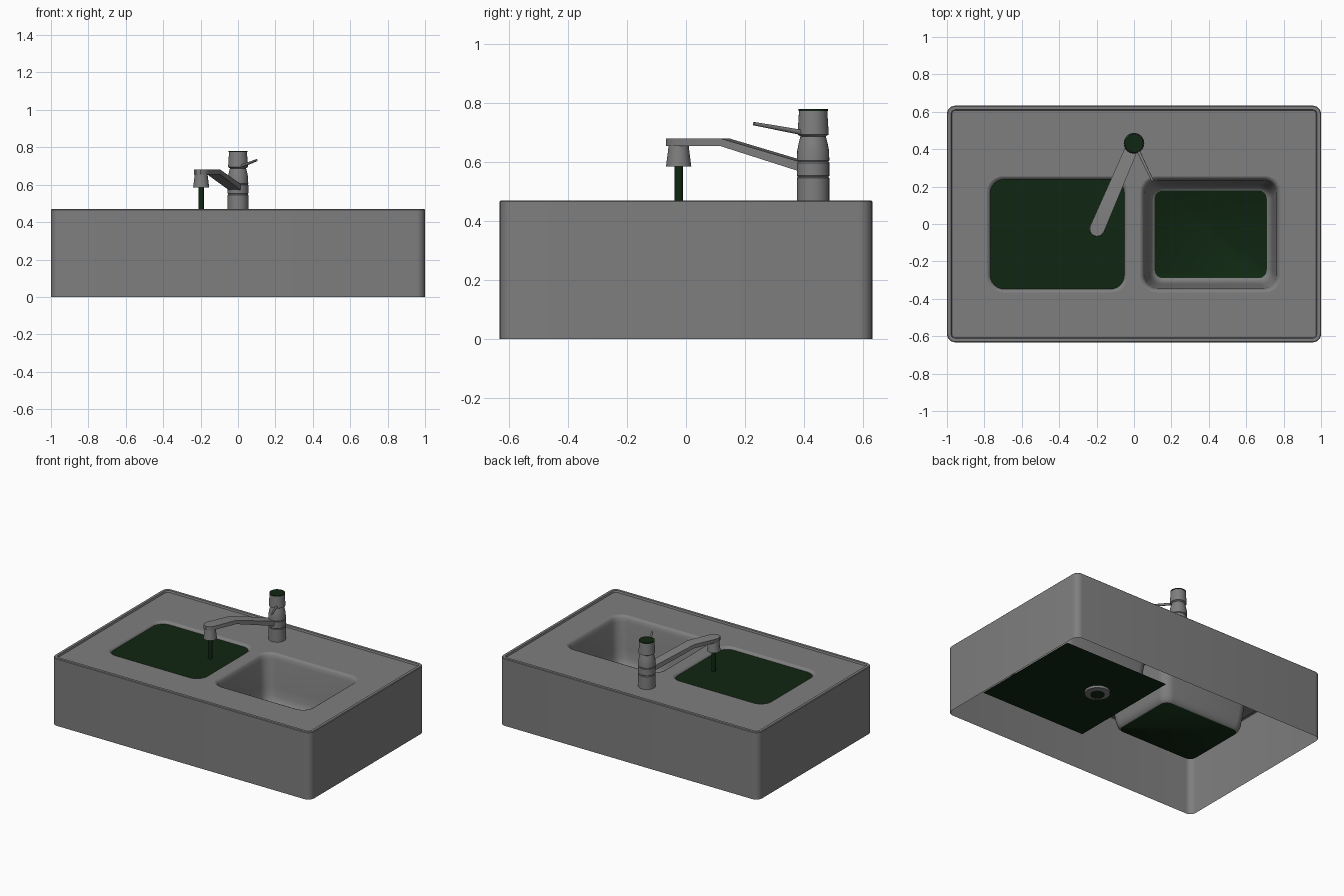
import bpy, bmesh, math
from mathutils import Vector

if "Cube" in bpy.data.objects:
    bpy.data.objects.remove(bpy.data.objects["Cube"])


def material(name, rgb):
    mat = bpy.data.materials.new(name)
    mat.use_nodes = True
    color = (*rgb, 1)
    mat.diffuse_color = color
    mat.node_tree.nodes["Principled BSDF"].inputs["Base Color"].default_value = color
    return mat


steel = material("grey steel", (0.21, 0.21, 0.21))
dark = material("dark green", (0.005, 0.02, 0.006))


def finish(name, bm, mats, angle=35):
    mesh = bpy.data.meshes.new(name)
    bm.to_mesh(mesh)
    bm.free()
    obj = bpy.data.objects.new(name, mesh)
    bpy.context.collection.objects.link(obj)
    for mat in mats:
        mesh.materials.append(mat)
    bpy.ops.object.select_all(action='DESELECT')
    obj.select_set(True)
    bpy.context.view_layer.objects.active = obj
    bpy.ops.object.shade_smooth_by_angle(angle=math.radians(angle))
    return obj


def loft(bm, rings, cap_start=False, cap_end=False):
    """Skin a list of equal-length closed rings; return the end cap."""
    rows = [[bm.verts.new(p) for p in ring] for ring in rings]
    for a, b in zip(rows, rows[1:]):
        for i in range(len(a)):
            j = (i + 1) % len(a)
            bm.faces.new((a[i], a[j], b[j], b[i]))
    if cap_start:
        bm.faces.new(rows[0][::-1])
    return bm.faces.new(rows[-1]) if cap_end else None


def rounded_rect(cx, cy, hw, hh, r, z, steps=6):
    pts = []
    for k, (sx, sy) in enumerate(((1, 1), (-1, 1), (-1, -1), (1, -1))):
        for i in range(steps + 1):
            t = math.pi / 2 * (k + i / steps)
            pts.append((cx + sx * (hw - r) + r * math.cos(t),
                        cy + sy * (hh - r) + r * math.sin(t), z))
    return pts


def lathe(name, x, y, profile, mat, n=32):
    bm = bmesh.new()
    turn = [2 * math.pi * i / n for i in range(n)]
    loft(bm, [[(x + r * math.cos(t), y + r * math.sin(t), z) for t in turn]
              for r, z in profile], True, True)
    return finish(name, bm, [mat])


TOP, DECK, FLOOR = 0.47, 0.458, 0.14
BASIN_X, BASIN_Y = 0.41, -0.055

# Outer walls, open underneath, with a raised rim
bm = bmesh.new()
loft(bm, [rounded_rect(0, 0, 1 - d, 0.633 - d, 0.045 - d, z)
          for d, z in ((0, 0), (0, TOP - 0.004), (0.004, TOP),
                       (0.022, TOP), (0.026, DECK))])
finish("outer_walls", bm, [steel])

# Deck with two openings
bm = bmesh.new()
outlines = [rounded_rect(0, 0, 0.974, 0.607, 0.019, DECK)]
outlines += [rounded_rect(s * BASIN_X, BASIN_Y, 0.375, 0.31, 0.085, DECK) for s in (-1, 1)]
edges = []
for outline in outlines:
    vs = [bm.verts.new(p) for p in outline]
    edges += [bm.edges.new((vs[i - 1], vs[i])) for i in range(len(vs))]
bmesh.ops.triangle_fill(bm, edges=edges, use_beauty=True)
for f in bm.faces:
    f.normal_update()
    if f.normal.z < 0:
        f.normal_flip()
finish("deck", bm, [steel])

# Basins: inset, corner radius and height of each ring, ending in a dark floor
basin_rings = ((0, 0.085, DECK), (0.009, 0.08, 0.454), (0.016, 0.075, 0.444),
               (0.022, 0.07, 0.42), (0.04, 0.07, 0.24), (0.048, 0.07, 0.185),
               (0.057, 0.065, 0.158), (0.068, 0.055, 0.145), (0.075, 0.045, FLOOR))
for side, label in ((-1, "right"), (1, "left")):
    bm = bmesh.new()
    floor = loft(bm, [rounded_rect(side * BASIN_X, BASIN_Y, 0.375 - d, 0.31 - d, r, z)
                      for d, r, z in basin_rings], cap_end=True)
    floor.material_index = 1
    finish(label + "_basin", bm, [steel, dark], 50)

# Water sheets: one nearly full, one at floor level
for label, cx, z in (("full_water", -0.425, 0.442), ("low_water", 0.435, FLOOR - 0.004)):
    bm = bmesh.new()
    bm.faces.new([bm.verts.new((cx + sx * 0.405, -0.06 + sy * 0.41, z))
                  for sx, sy in ((-1, -1), (1, -1), (1, 1), (-1, 1))])
    finish(label, bm, [dark])

# Drain fitting below the emptier basin
lathe("drain", 0.3, 0.0, ((0.05, 0.115), (0.08, 0.12), (0.08, FLOOR - 0.002)), steel)
lathe("drain_hole", 0.3, 0.0, ((0.045, 0.111), (0.045, 0.118)), dark)

# Tap body and dark lid
TAP_Y = 0.432
lathe("tap_body", 0, TAP_Y,
      ((0.055, DECK), (0.055, 0.546), (0.052, 0.55), (0.055, 0.554), (0.055, 0.598),
       (0.052, 0.602), (0.055, 0.606), (0.054, 0.64), (0.049, 0.665), (0.043, 0.688),
       (0.053, 0.694), (0.048, 0.775)), steel)
lathe("tap_lid", 0, TAP_Y, ((0.05, 0.774), (0.05, 0.78)), dark)

# Spout arm: distance, lower and upper height, half width of each section
NOZZLE = Vector((-0.197, -0.025, 0))
base = Vector((0, TAP_Y, 0))
along = (NOZZLE - base).normalized()
across = Vector((-along.y, along.x, 0))
reach = (NOZZLE - base).length
sections = ((0.03, 0.567, 0.6, 0.034), (reach - 0.17, 0.655, 0.681, 0.038),
            (reach, 0.655, 0.681, 0.04), (reach + 0.025, 0.655, 0.681, 0.032),
            (reach + 0.04, 0.655, 0.681, 0.014))
bm = bmesh.new()
loft(bm, [[base + along * s + across * (w * side) + Vector((0, 0, z))
           for side, z in ((-1, lo), (1, lo), (1, hi), (-1, hi))]
          for s, lo, hi, w in sections], True, True)
bmesh.ops.recalc_face_normals(bm, faces=bm.faces)
finish("spout_arm", bm, [steel])

# Nozzle and running water
lathe("nozzle", NOZZLE.x, NOZZLE.y,
      ((0.043, 0.585), (0.036, 0.64), (0.034, 0.66)), steel)
lathe("water_stream", NOZZLE.x, NOZZLE.y, ((0.014, 0.44), (0.014, 0.587)), dark, 16)

# Lever handle
start, end = Vector((0.018, 0.4, 0.7)), Vector((0.1, 0.23, 0.731))
bm = bmesh.new()
bmesh.ops.create_cone(bm, cap_ends=True, segments=12, radius1=0.009, radius2=0.006,
                      depth=(end - start).length)
turn = (end - start).to_track_quat('Z', 'Y').to_matrix().to_4x4()
turn.translation = (start + end) / 2
bm.transform(turn)
finish("lever", bm, [steel])
